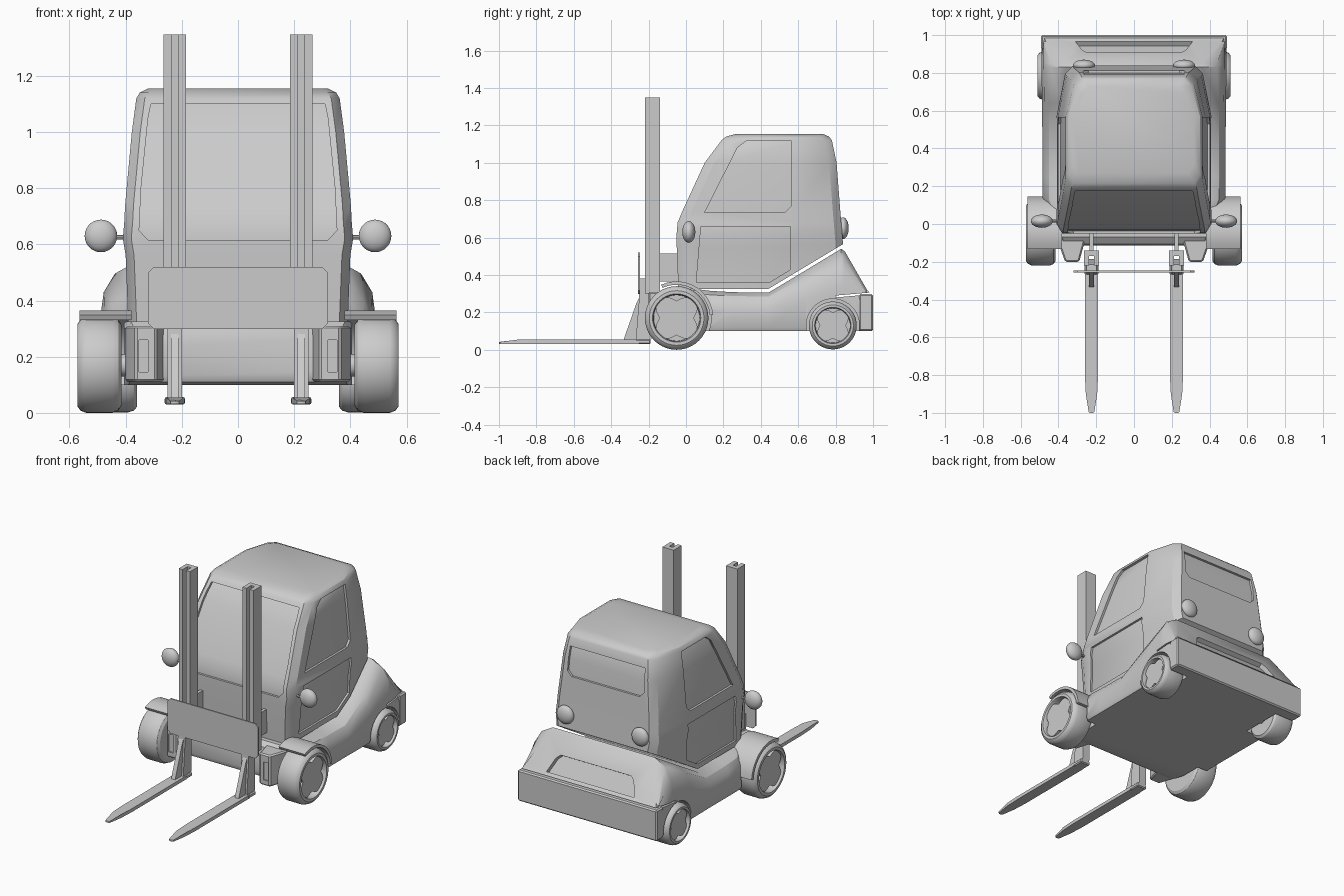
import bpy, bmesh
from math import sin, cos, pi, radians
from mathutils import Vector, Matrix

if "Cube" in bpy.data.objects:
    bpy.data.objects.remove(bpy.data.objects["Cube"])

grey = bpy.data.materials.new("plain grey")
grey.use_nodes = True
grey.diffuse_color = (0.6, 0.6, 0.6, 1)
grey.node_tree.nodes["Principled BSDF"].inputs["Base Color"].default_value = (0.6, 0.6, 0.6, 1)
parts = []


def finish(name, bm):
    bmesh.ops.recalc_face_normals(bm, faces=bm.faces)
    mesh = bpy.data.meshes.new(name)
    bm.to_mesh(mesh)
    bm.free()
    mesh.materials.append(grey)
    obj = bpy.data.objects.new(name, mesh)
    bpy.context.collection.objects.link(obj)
    parts.append(obj)
    return obj


def loft(rings, closed=False):
    """Skin between rings of equal length, capping the ends unless closed."""
    bm = bmesh.new()
    rows = [[bm.verts.new(p) for p in ring] for ring in rings]
    n = len(rows[0])
    pairs = list(zip(rows, rows[1:])) + ([(rows[-1], rows[0])] if closed else [])
    for a, b in pairs:
        for i in range(n):
            j = (i + 1) % n
            bm.faces.new((a[i], a[j], b[j], b[i]))
    if not closed:
        bm.faces.new(rows[0])
        bm.faces.new(rows[-1])
    return bm


def prism(name, pts, axis, lo, hi, bevel=0):
    """Extrude a 2D outline along an axis; the outline uses the other two axes."""
    def place(p, d):
        return {"x": (d, p[0], p[1]), "y": (p[0], d, p[1]), "z": (p[0], p[1], d)}[axis]
    bm = loft([[place(p, d) for p in pts] for d in (lo, hi)])
    if bevel:
        bmesh.ops.bevel(bm, geom=bm.edges[:], offset=bevel, segments=1, affect="EDGES")
    return finish(name, bm)


def box(name, x, y, z, bevel=0):
    return prism(name, [(x[0], y[0]), (x[1], y[0]), (x[1], y[1]), (x[0], y[1])], "z", z[0], z[1], bevel)


def mirrored(pts):
    return pts + [(-x, z) for x, z in reversed(pts)]


def cut(obj, cutters):
    for c in cutters:
        mod = obj.modifiers.new("cut", "BOOLEAN")
        mod.object, mod.solver = c, "EXACT"
    dg = bpy.context.evaluated_depsgraph_get()
    mesh = bpy.data.meshes.new_from_object(obj.evaluated_get(dg))
    obj.modifiers.clear()
    obj.data = mesh
    for c in cutters:
        parts.remove(c)
        bpy.data.objects.remove(c)


def circle(r, cy, cz, n=40):
    return [(cy + r * cos(2 * pi * i / n), cz + r * sin(2 * pi * i / n)) for i in range(n)]


def ellipsoid(name, centre, radii):
    bm = bmesh.new()
    bmesh.ops.create_uvsphere(bm, u_segments=24, v_segments=14, radius=1)
    bmesh.ops.transform(bm, verts=bm.verts, matrix=Matrix.Translation(centre) @ Matrix.Diagonal((*radii, 1)))
    return finish(name, bm)


# Cab: stacked outlines (height, front, back, half width), trimmed along the sloping sill
CAB = [(.30, -.04, .85, .39), (.56, -.05, .84, .40), (.62, -.05, .835, .41), (.68, -.045, .83, .405),
       (.74, -.02, .825, .402), (1.0, .10, .805, .378), (1.12, .19, .78, .362),
       (1.14, .215, .765, .35), (1.155, .27, .73, .32)]


def cab_shell(name, inset):
    rings = []
    for z, f, b, w in CAB:
        f, b, w, z = f + inset, b - inset, w - inset, z - inset
        half = [(w - .03, f), (w, f + .05), (w, .57), (w - .045, b - .04), (w - .085, b)]
        rings.append([(x, y, z) for x, y in mirrored(half)])
    bm = loft(rings)
    for normal in (Vector((0, 0, 1)), Vector((0, -.6, 1))):
        co = Vector((0, .44, .325 + inset / 2))
        bmesh.ops.bisect_plane(bm, geom=bm.verts[:] + bm.edges[:] + bm.faces[:],
                               plane_co=co, plane_no=normal.normalized(), clear_inner=True)
        bmesh.ops.holes_fill(bm, edges=[e for e in bm.edges if e.is_boundary])
    return finish(name, bm)


cab = cab_shell("cab", 0)
upper = [(.10, .735), (.275, 1.08), (.32, 1.115), (.565, 1.115), (.565, .77), (.53, .735)]
lower = [(.055, .36), (.08, .66), (.56, .66), (.56, .43), (.445, .36)]
screen = mirrored([(.32, .615), (.352, .65), (.345, .8), (.32, 1.05), (.31, 1.1)])
rear = mirrored([(.24, .89), (.27, .92), (.265, 1.07)])
cut(cab, [prism("upper_cut", upper, "x", -1, 1), prism("lower_cut", lower, "x", -1, 1),
          prism("screen_cut", screen, "y", -.3, .4), prism("rear_cut", rear, "y", .6, 1.1)])
cab_shell("window_panels", .013)

# Body: cross-sections from front to back, half outline from the floor to the top
def section(y, w, top, inner, low=.1):
    rise = top - .1
    half = [(w - .01, low), (w, low + .02), (w, .1 + rise * .55), (w - .012, .1 + rise * .75),
            (w * .6 + inner * .4, .1 + rise * .9), (inner, top)]
    return [(x, y, z) for x, z in mirrored(half)]


body = finish("body", loft([
    section(-.115, .39, .27, .36, .13), section(-.105, .395, .30, .37, .11), section(-.07, .40, .325, .38),
    section(.05, .43, .325, .40), section(.13, .485, .315, .40), section(.25, .485, .308, .40), section(.44, .485, .305, .40),
    section(.64, .487, .425, .39), section(.83, .49, .54, .36), section(.85, .49, .525, .365),
    section(.965, .49, .325, .465), section(.985, .49, .305, .475)]))
cutters = []
for s in (-1, 1):
    for name, r, y, z, inner in (("front", .185, -.05, .17, .405), ("rear", .142, .785, .13, .35)):
        cutters.append(prism(name + "_arch_cut", circle(r, y, z), "x", *sorted((s * inner, s * .7))))
# Slot between the body and the counterweight, and the recess on the rear slope
cutters.append(prism("slot_cut", [(.80, .28), (1.1, .306), (1.1, .316), (.80, .29)], "x", -1, 1))
recess = prism("recess_cut", mirrored([(.25, -.055), (.275, -.03), (.31, .06)]), "z", -.03, .04)
recess.matrix_world = Matrix.Translation((0, .9375, .375)) @ Matrix.Rotation(radians(-59.4), 4, "X")
bpy.context.view_layer.update()
cutters.append(recess)
cut(body, cutters)
box("counterweight", (-.492, .492), (.925, 1.0), (.1, .298), .008)


# Wheels: a turned tyre with a sunken hub and a concave four-pointed rim plate
def wheel(name, s, y, z, r, inner, outer):
    w = outer - inner
    prof = [(inner, r * .5), (inner, r * .85), (inner + w * .07, r * .95), (inner + w * .2, r),
            (outer - w * .2, r), (outer - w * .07, r * .95), (outer, r * .86), (outer, r * .76),
            (outer - .012, r * .73), (outer - .05, r * .72), (outer - .05, r * .3), (inner, r * .3)]
    n = 40
    finish(name + "_tyre", loft([[(s * x, y + q * cos(2 * pi * i / n), z + q * sin(2 * pi * i / n))
                                  for x, q in prof] for i in range(n)], closed=True))
    prism(name + "_hub", circle(r * .35, y, z, 20), "x", *sorted((s * inner, s * (outer - .03))))
    star = []
    for i in range(48):
        a = 2 * pi * i / 48
        q = r * min(.74, .54 + .26 * abs(sin(2 * a)) ** 1.3)
        star.append((y + q * cos(a), z + q * sin(a)))
    prism(name + "_rim", star, "x", *sorted((s * (outer - .035), s * (outer - .014))))


for s, side in ((1, "left"), (-1, "right")):
    wheel(side + "_front_wheel", s, -.05, .17, .17, .415, .572)
    wheel(side + "_rear_wheel", s, .785, .13, .128, .36, .51)
    for y, z, r, tag in ((-.05, .17, .04, "front"), (.785, .13, .03, "rear")):
        prism(f"{side}_{tag}_axle", circle(r, y, z, 16), "x", *sorted((s * .3, s * .45)))

    # Fender wrapping over the front wheel
    arc = [radians(a) for a in range(5, 116, 10)]
    fender = [(-.05 + .178 * cos(a), .17 + .178 * sin(a)) for a in arc]
    fender += [(-.05 + .196 * cos(a), .17 + .196 * sin(a)) for a in reversed(arc)]
    prism(side + "_fender", fender, "x", *sorted((s * .38, s * .565)))

    # Nose lug with its inset lamp
    lug = [(s * x, y) for x, y in ((.26, -.09), (.29, -.2), (.365, -.2), (.40, -.1), (.40, -.05), (.26, -.05))]
    nose = prism(side + "_nose_lug", lug, "z", .11, .31, .008)
    cut(nose, [box("lamp_cut", sorted((s * .32, s * .352)), (-.25, -.192), (.145, .26))])

    # Mirrors and tail lamps
    ellipsoid(side + "_mirror", (s * .488, .015, .63), (.058, .035, .058))
    prism(side + "_mirror_stem", circle(.008, .015, .625, 8), "x", *sorted((s * .39, s * .46)))
    ellipsoid(side + "_tail_lamp", (s * .265, .84, .65), (.058, .03, .058))

    # Mast rail: slotted channel, with a bracket back to the cab
    c = s * .225
    rail = [(.04, -.14), (.04, -.22), (.012, -.22), (.012, -.17)]
    prism(side + "_mast_rail", [(c + x, y) for x, y in mirrored(rail)], "z", .3, 1.348)
    box(side + "_mast_bracket", (c - .01, c + .01), (-.15, -.03), (.365, .515))

    # Fork: tapered blade, upright shank, gusset and foot
    blade = [(.035, -.25), (.035, -.8), (.03, -.9), (.015, -.995), (.006, -1)]
    bm = loft([[(c + x, y, z) for x, y in mirrored(blade)] for z in (.032, .054)])
    for v in bm.verts:
        if v.co.y < -.95 and v.co.z > .05:
            v.co.z = .042
    finish(side + "_fork_blade", bm)
    shank = [(-.27, .035), (-.2, .035), (-.185, .06), (-.185, .28), (-.215, .38), (-.25, .38), (-.25, .28)]
    prism(side + "_fork_shank", shank, "x", c - .026, c + .026)
    prism(side + "_fork_gusset", [(-.335, .05), (-.25, .05), (-.25, .28), (-.265, .25)], "x", c - .014, c + .014)
    box(side + "_fork_foot", (c - .036, c + .036), (-.27, -.19), (.03, .056), .006)

# Carriage plate across both forks
prism("carriage_plate", mirrored([(.3, .298), (.32, .318), (.32, .5), (.3, .52)]), "y", -.256, -.247)

# Soft shading with crisp edges kept
bpy.ops.object.select_all(action="DESELECT")
for obj in parts:
    obj.select_set(True)
bpy.context.view_layer.objects.active = parts[0]
bpy.ops.object.shade_smooth_by_angle(angle=radians(32))
